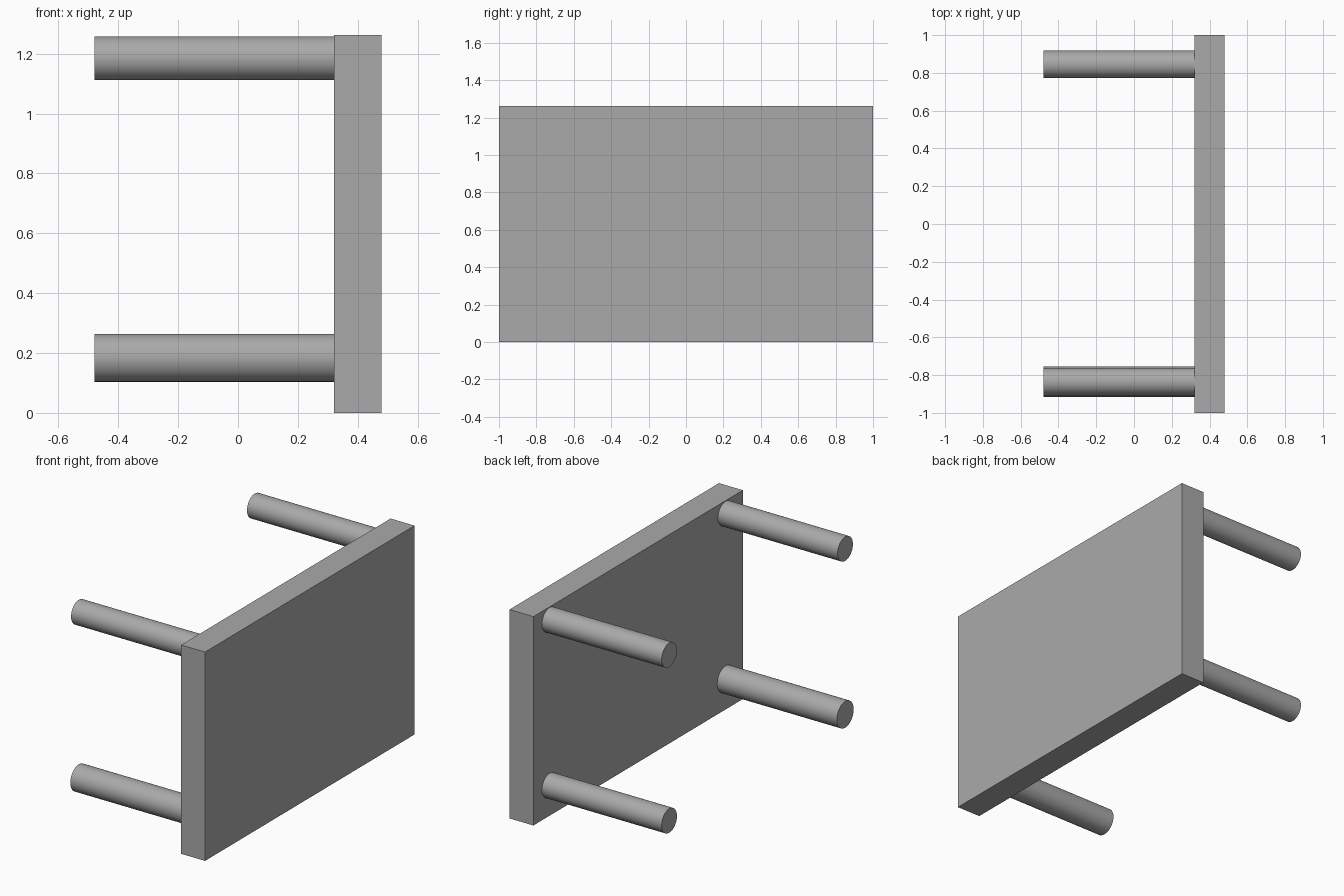
import bpy
import math

if "Cube" in bpy.data.objects:
    bpy.data.objects.remove(bpy.data.objects["Cube"])

grey = bpy.data.materials.new("plain grey")
grey.diffuse_color = (0.4, 0.4, 0.4, 1)
grey.use_nodes = True
grey.node_tree.nodes["Principled BSDF"].inputs["Base Color"].default_value = grey.diffuse_color

# Upright table top, standing on its long edge
X0, X1, HEIGHT = 0.32, 0.48, 1.262
bpy.ops.mesh.primitive_cube_add(size=1, location=((X0 + X1) / 2, 0, HEIGHT / 2))
top = bpy.context.object
top.name = "table_top"
top.scale = (X1 - X0, 2, HEIGHT)
bpy.ops.object.transform_apply(location=False, rotation=False, scale=True)
top.data.materials.append(grey)


def add_leg(name, y, z, radius):
    """Round leg running from the table top out to the left."""
    bpy.ops.mesh.primitive_cylinder_add(
        vertices=64, radius=radius, depth=0.80,
        location=(X0 - 0.40, y, z), rotation=(0, math.pi / 2, 0))
    leg = bpy.context.object
    leg.name = name
    leg.data.materials.append(grey)
    bpy.ops.object.shade_smooth_by_angle(angle=math.radians(30))


# Four legs, the lower front one slightly thicker
add_leg("front_lower_leg", -0.835, 0.184, 0.080)
add_leg("front_upper_leg", -0.835, 1.185, 0.073)
add_leg("back_lower_leg", 0.845, 0.184, 0.073)
add_leg("back_upper_leg", 0.845, 1.185, 0.073)
